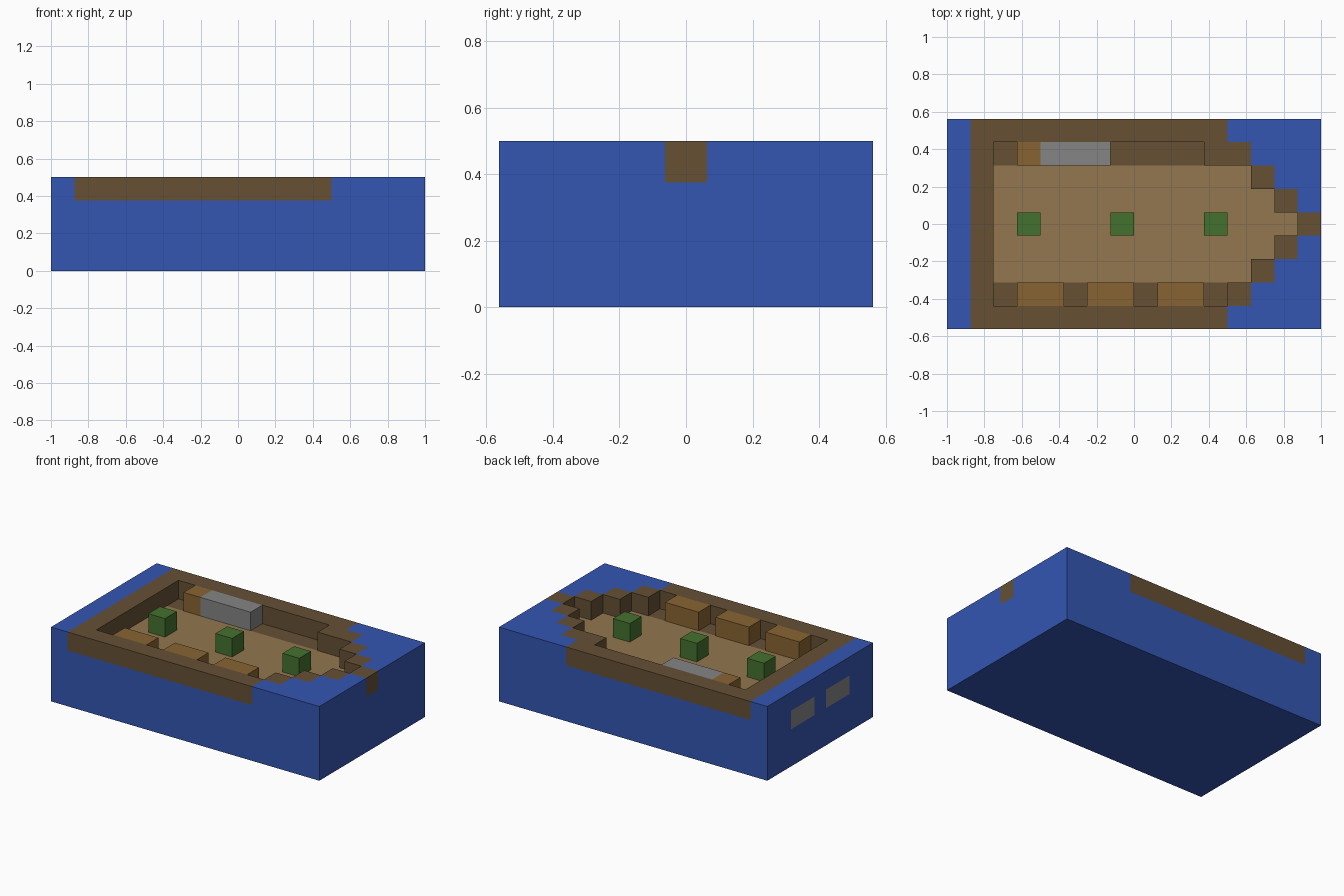
import bpy
import bmesh
from mathutils import Vector
from math import radians

UNIT = 0.125
LENGTH, HALF_ROWS, LAYERS = 16, 4, 4
SIDES = [Vector(v) for v in ((1, 0, 0), (-1, 0, 0), (0, 1, 0), (0, -1, 0), (0, 0, 1), (0, 0, -1))]

cube = bpy.data.objects.get("Cube")
if cube:
    bpy.data.objects.remove(cube, do_unlink=True)


def material(name, *srgb):
    def linear(c):
        c /= 255
        return c / 12.92 if c <= 0.04045 else ((c + 0.055) / 1.055) ** 2.4
    colour = (*map(linear, srgb), 1)
    mat = bpy.data.materials.new(name)
    mat.use_nodes = True
    mat.diffuse_color = colour
    mat.node_tree.nodes["Principled BSDF"].inputs["Base Color"].default_value = colour
    return mat


def block(columns, rows, layers):
    return {(i, r, k) for i in columns for r in rows for k in layers}


def part(name, cells, mat):
    """Skin a set of grid cells with flat faces and merge the coplanar ones."""
    bm = bmesh.new()
    for i, r, k in cells:
        centre = Vector((i + 0.5 - LENGTH / 2, r, k + 0.5))
        for n in SIDES:
            if (i + int(n.x), r + int(n.y), k + int(n.z)) in cells:
                continue
            u = Vector((n.y, n.z, n.x))
            v = n.cross(u)
            corners = (-u - v, u - v, u + v, v - u)
            bm.faces.new([bm.verts.new((centre + (n + c) / 2) * UNIT) for c in corners])
    bmesh.ops.remove_doubles(bm, verts=bm.verts, dist=0.001)
    bmesh.ops.dissolve_limit(bm, angle_limit=radians(1), verts=bm.verts, edges=bm.edges)
    mesh = bpy.data.meshes.new(name)
    bm.to_mesh(mesh)
    bm.free()
    mesh.materials.append(mat)
    obj = bpy.data.objects.new(name, mesh)
    bpy.context.collection.objects.link(obj)


blue = material("water blue", 52, 86, 178)
brown = material("dark hull brown", 102, 80, 52)
tan = material("deck tan", 146, 119, 78)
ochre = material("crate ochre", 137, 100, 50)
grey = material("stone grey", 133, 133, 133)
green = material("leaf green", 68, 113, 47)

TOP, FLOOR = [3], [2]
rows = range(-HALF_ROWS, HALF_ROWS + 1)

# Hull: side rails, stern rail, stepped bow and the planks along both sides
hull = block(range(1, 12), (-4, 4), TOP) | block([1], rows, TOP)
hull |= block(range(2, 12), (-3, 3), FLOOR) | block([11], [3], TOP)
for r in range(-3, 4):
    hull |= block([15 - abs(r)], [r], TOP)

# Deck narrowing towards the bow
deck = set()
for r in range(-2, 3):
    deck |= block(range(2, 15 - abs(r)), [r], FLOOR)

# Stern windows set flush in the end of the block
windows = block([0], (-2, -1, 1, 2), FLOOR)

# Water fills everything outside the hull and its open interior
interior = set()
for r in range(-3, 4):
    interior |= block(range(2, 15 - abs(r)), [r], TOP)
water = block(range(LENGTH), rows, range(LAYERS)) - hull - deck - windows - interior

part("water", water, blue)
part("hull", hull, brown)
part("deck", deck, tan)
part("stern_windows", windows, grey)

# Cargo along the rails
for n, start in enumerate((3, 6, 9), 1):
    part(f"right_crate_{n}", block((start, start + 1), [-3], TOP), ochre)
part("left_crate", block([3], [3], TOP), ochre)
part("stone_bench", block(range(4, 7), [3], TOP), grey)

# Row of bushes on the centre line
for n, column in enumerate((3, 7, 11), 1):
    part(f"bush_{n}", block([column], [0], TOP), green)
